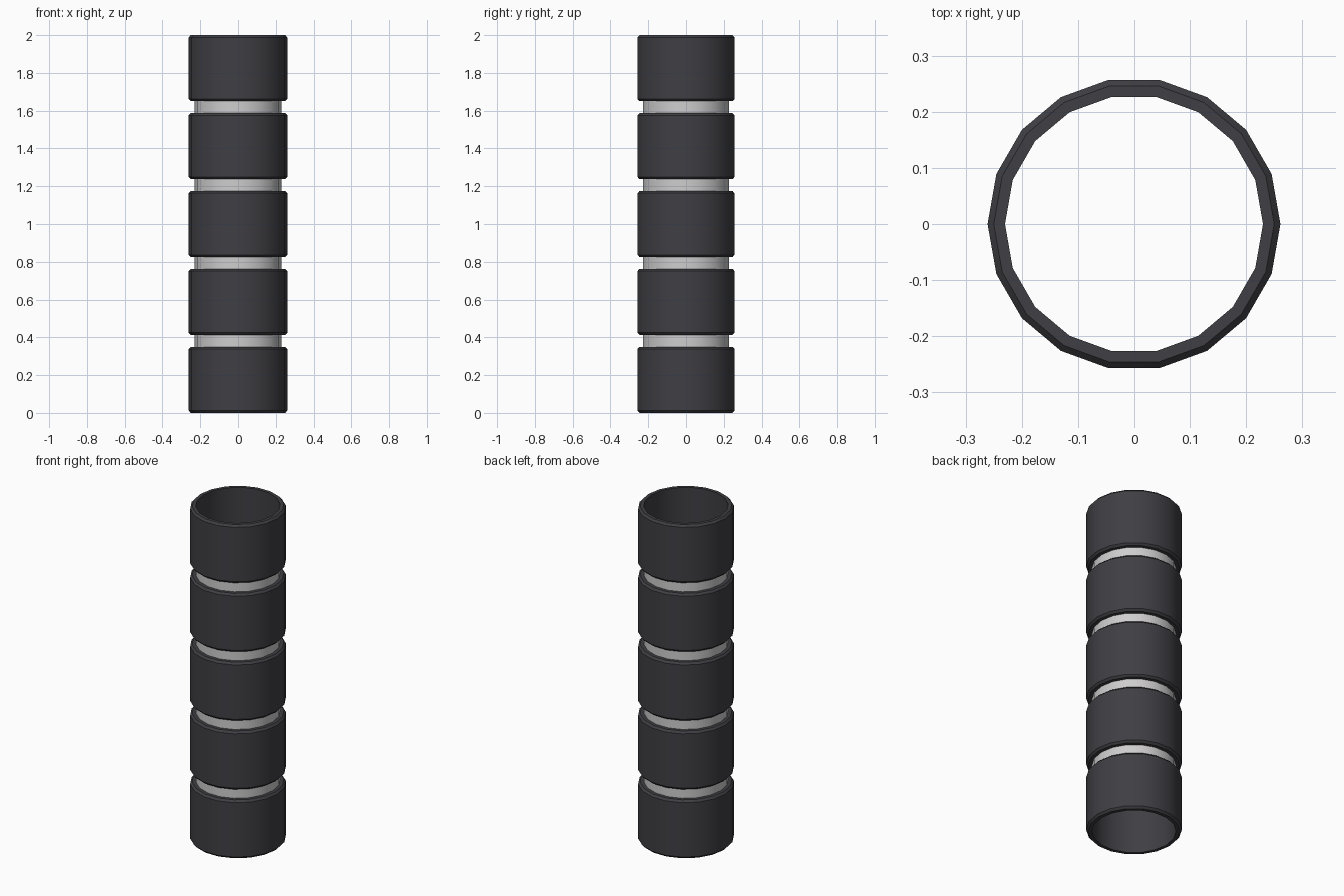
import bpy, bmesh, math

if "Cube" in bpy.data.objects:
    bpy.data.objects.remove(bpy.data.objects["Cube"])

SIDES = 18
R_IN, R_OUT = 0.23, 0.261
SEG_H, PITCH = 0.35, 0.4125


def material(name, rgb):
    m = bpy.data.materials.new(name)
    m.diffuse_color = (*rgb, 1)
    m.use_nodes = True
    m.node_tree.nodes["Principled BSDF"].inputs["Base Color"].default_value = m.diffuse_color
    return m


dark = material("dark rubber", (0.050, 0.049, 0.057))
light = material("light grey metal", (0.62, 0.61, 0.61))


def lathe(name, profile, mat, closed):
    """Spin an (r, z) profile about the z axis."""
    bm = bmesh.new()
    rings = []
    for i in range(SIDES):
        a = 2 * math.pi * i / SIDES
        rings.append([bm.verts.new((r * math.cos(a), r * math.sin(a), z)) for r, z in profile])
    n = len(profile)
    for i in range(SIDES):
        p, q = rings[i], rings[(i + 1) % SIDES]
        for j in range(n if closed else n - 1):
            k = (j + 1) % n
            bm.faces.new((p[j], q[j], q[k], p[k]))
    me = bpy.data.meshes.new(name)
    bm.to_mesh(me)
    bm.free()
    me.materials.append(mat)
    ob = bpy.data.objects.new(name, me)
    bpy.context.collection.objects.link(ob)
    bpy.ops.object.select_all(action='DESELECT')
    ob.select_set(True)
    bpy.context.view_layer.objects.active = ob
    bpy.ops.object.shade_smooth_by_angle(angle=math.radians(30))
    return ob


for s in range(5):
    z0 = s * PITCH
    z1 = z0 + SEG_H
    # hollow dark sleeve with chamfered outer rims
    lathe(f"sleeve_{s + 1}", [(R_IN, z0), (0.25, z0), (R_OUT, z0 + 0.012),
                              (R_OUT, z1 - 0.012), (0.25, z1), (R_IN, z1)], dark, True)
    # light band joining this sleeve to the next
    if s < 4:
        lathe(f"joint_band_{s + 1}", [(R_IN, z1), (R_IN, z0 + PITCH)], light, False)
